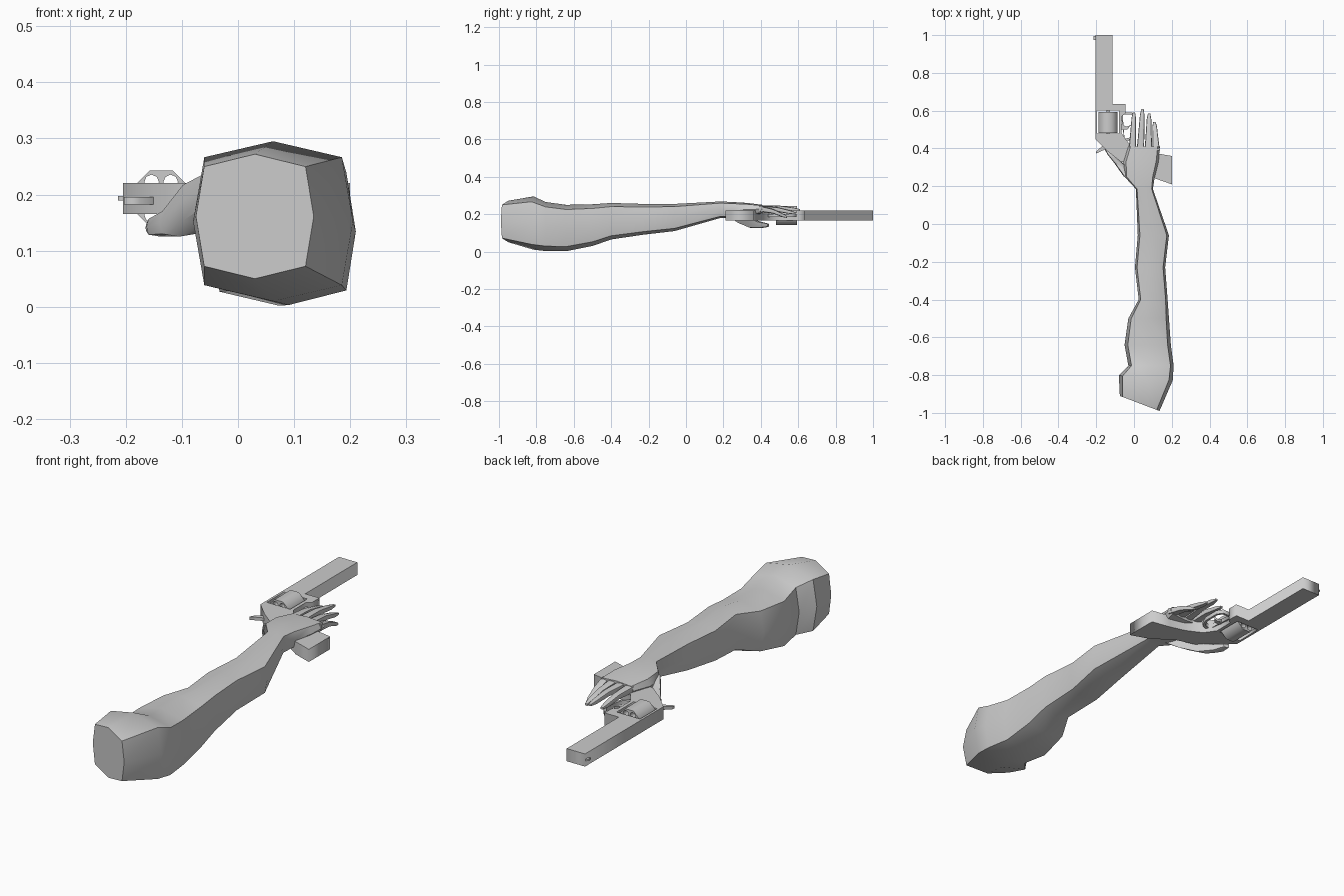
import bpy, bmesh, math

if "Cube" in bpy.data.objects:
    bpy.data.objects.remove(bpy.data.objects["Cube"])

grey = bpy.data.materials.new("plain grey")
grey.use_nodes = True
grey.diffuse_color = (0.6, 0.6, 0.6, 1)
grey.node_tree.nodes["Principled BSDF"].inputs["Base Color"].default_value = (0.6, 0.6, 0.6, 1)


def finish(ob, smooth):
    ob.data.materials.clear()
    ob.data.materials.append(grey)
    bpy.ops.object.select_all(action="DESELECT")
    ob.select_set(True)
    bpy.context.view_layer.objects.active = ob
    if smooth:
        bpy.ops.object.shade_smooth_by_angle(angle=math.radians(smooth))


def loft(name, sections, smooth=35, kx=0.86, kz=0.8):
    """Skin eight-sided rings; a section is y, x0, x1, z0, z1, skew of y along x."""
    bm = bmesh.new()
    rings = []
    for y, x0, x1, z0, z1, skew in sections:
        cx, cz, hx, hz = (x0 + x1) / 2, (z0 + z1) / 2, (x1 - x0) / 2, (z1 - z0) / 2
        ring = []
        for u, w in ((-1, 0), (-kx, -kz), (0, -1), (kx, -kz),
                     (1, 0), (kx, kz), (0, 1), (-kx, kz)):
            ring.append(bm.verts.new((cx + u * hx, y + skew * u * hx, cz + w * hz)))
        rings.append(ring)
    for a, b in zip(rings, rings[1:]):
        for i in range(8):
            j = (i + 1) % 8
            bm.faces.new((a[i], a[j], b[j], b[i]))
    bm.faces.new(rings[0])
    bm.faces.new(rings[-1])
    bmesh.ops.recalc_face_normals(bm, faces=bm.faces)
    me = bpy.data.meshes.new(name)
    bm.to_mesh(me)
    bm.free()
    ob = bpy.data.objects.new(name, me)
    bpy.context.collection.objects.link(ob)
    finish(ob, smooth)
    return ob


def plate(name, outlines, centre, half, rot=(0, 0, 0)):
    """Extrude flat outlines; inner outlines become holes."""
    cu = bpy.data.curves.new(name, "CURVE")
    cu.dimensions = "2D"
    cu.fill_mode = "BOTH"
    cu.extrude = half
    for pts in outlines:
        sp = cu.splines.new("POLY")
        sp.points.add(len(pts) - 1)
        for p, (x, y) in zip(sp.points, pts):
            p.co = (x, y, 0, 1)
        sp.use_cyclic_u = True
    ob = bpy.data.objects.new(name, cu)
    ob.location = centre
    ob.rotation_euler = rot
    bpy.context.collection.objects.link(ob)
    bpy.ops.object.select_all(action="DESELECT")
    ob.select_set(True)
    bpy.context.view_layer.objects.active = ob
    bpy.ops.object.convert(target="MESH")
    ob = bpy.context.view_layer.objects.active
    finish(ob, 0)
    return ob


def circle(cx, cy, r, n, turn=0.0):
    return [(cx + r * math.cos(turn + math.tau * i / n),
             cy + r * math.sin(turn + math.tau * i / n)) for i in range(n)]


def rect(x0, x1, y0, y1):
    return [(x0, y0), (x1, y0), (x1, y1), (x0, y1)]


# Arm from shoulder to knuckles
loft("arm_and_palm", [
    (-.95, -.075, .135, .05, .272, -.38),
    (-.815, -.08, .205, .01, .295, -.09),
    (-.75, -.03, .21, .003, .265, 0),
    (-.64, -.05, .195, .002, .25, 0),
    (-.50, -.03, .185, .03, .253, 0),
    (-.40, .025, .178, .065, .26, 0),
    (-.23, .005, .165, .09, .255, 0),
    (-.06, .02, .185, .11, .255, 0),
    (.185, .01, .10, .18, .268, 0),
    (.25, -.05, .11, .18, .265, 0),
    (.33, -.055, .13, .19, .26, 0),
    (.41, -.03, .137, .205, .25, 0)], smooth=40)

# Fingers: base x, tip x, tip y, tip z
for name, bx, tx, ty, tz in (("index_finger", -.008, .0, .59, .212),
                             ("middle_finger", .034, .045, .61, .222),
                             ("ring_finger", .076, .08, .585, .205),
                             ("little_finger", .117, .108, .54, .185)):
    secs = []
    for t, w, lift in ((0, .02, 0), (.5, .015, .008), (.85, .012, .002), (1, .006, 0)):
        x, y, z = bx + (tx - bx) * t, .39 + (ty - .39) * t, .23 + (tz - .23) * t + lift
        secs.append((y, x - w, x + w, z - w * .8, z + w * .8, 0))
    loft(name, secs)

# Thumb wraps below the frame
loft("thumb", [
    (.24, -.055, .03, .18, .25, -.3),
    (.30, -.105, -.01, .145, .225, -.5),
    (.35, -.14, -.07, .125, .175, -.5),
    (.40, -.163, -.115, .125, .16, -.4),
    (.44, -.165, -.14, .132, .15, -.3)])

# Revolver lying on its side: barrel, frame and curved grip in one profile
Z = .193
profile = [(-.205, 1), (-.115, 1), (-.115, .635), (-.045, .635), (-.045, .585),
           (-.065, .57), (-.065, .48), (-.03, .43), (.04, .395), (.115, .375),
           (.2, .36), (.2, .21), (.115, .24), (.02, .305), (-.07, .33),
           (-.14, .385), (-.205, .45)]
plate("barrel_frame_grip", [profile, rect(-.195, -.08, .48, .6)], (0, 0, Z), .028)

# Cylinder with six chambers
chambers = [circle(*c, .013, 8) for c in circle(0, 0, .034, 6)]
plate("cylinder", [circle(0, 0, .054, 8, math.pi / 8)] + chambers,
      (-.137, .537, Z), .056, (math.pi / 2, 0, 0))
plate("cylinder_pin", [circle(0, 0, .008, 6)], (-.137, .54, Z), .06, (math.pi / 2, 0, 0))

# Trigger guard, trigger, hammer and front sight
guard_out = [(-.07, .59), (-.01, .59), (.008, .565), (.008, .49), (-.01, .45), (-.05, .43)]
guard_in = [(-.06, .58), (-.014, .58), (-.002, .56), (-.002, .494), (-.016, .46), (-.05, .45)]
plate("trigger_guard", [guard_out, guard_in], (0, 0, Z), .009)
plate("trigger", [[(-.07, .53), (-.04, .515), (-.015, .525), (-.035, .5), (-.07, .5)]],
      (0, 0, Z), .006)
plate("hammer", [[(-.155, .45), (-.165, .415), (-.2, .385), (-.203, .372),
                  (-.175, .385), (-.14, .40), (-.13, .44)]], (0, 0, Z - .004), .007)
plate("front_sight", [rect(-.214, -.2, .975, .995)], (0, 0, Z), .004)
